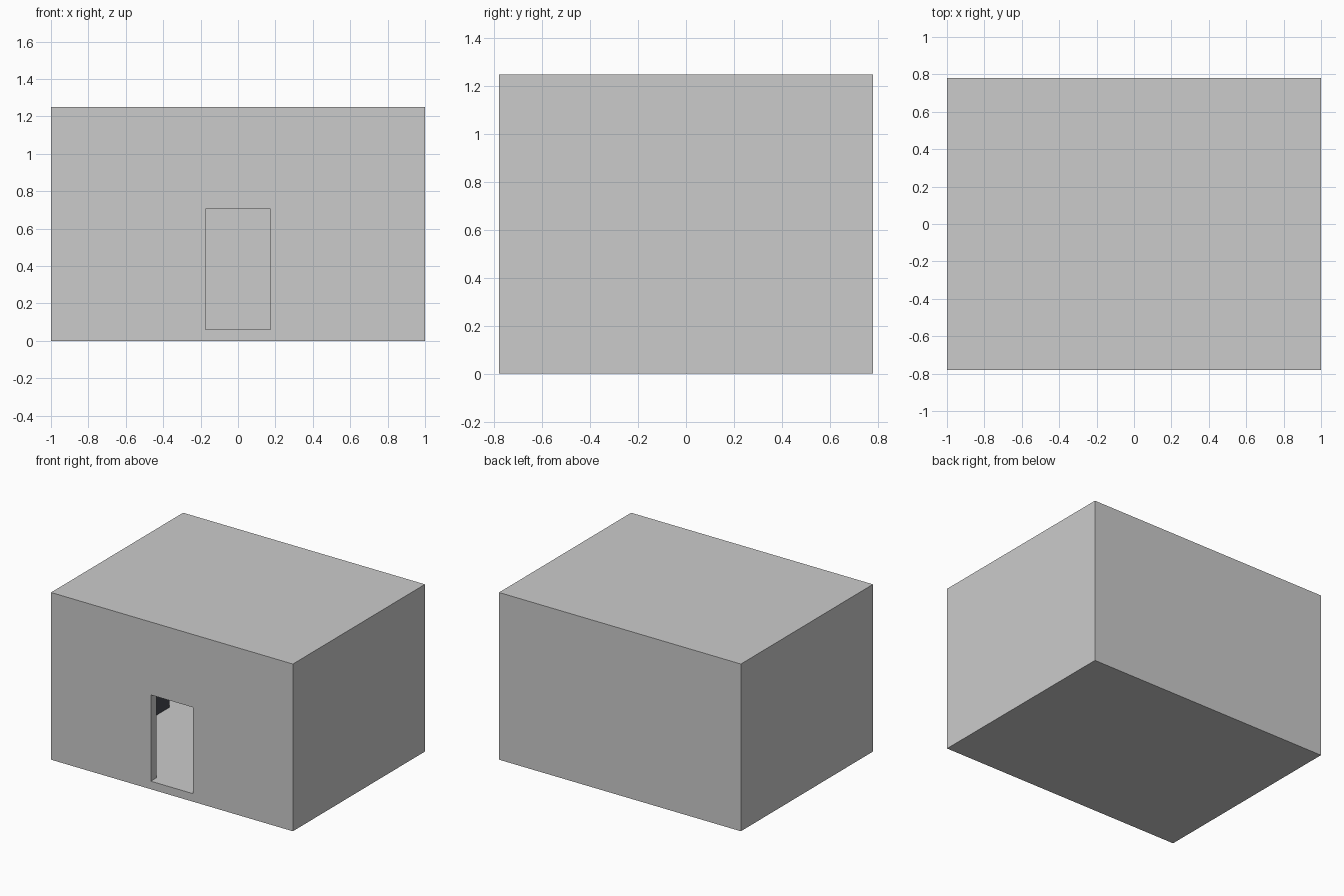
import bpy

if "Cube" in bpy.data.objects:
    bpy.data.objects.remove(bpy.data.objects["Cube"])

W, D, H = 1.0, 0.78, 1.25      # half width, half depth, height
T = 0.07                       # wall thickness
FLOOR = 0.06
DOOR_W, DOOR_TOP = 0.175, 0.705


def box(name, lo, hi, color=None):
    """Axis-aligned box between two corners."""
    x0, y0, z0 = lo
    x1, y1, z1 = hi
    verts = [(x, y, z) for z in (z0, z1)
             for x, y in ((x0, y0), (x1, y0), (x1, y1), (x0, y1))]
    faces = [(3, 2, 1, 0), (4, 5, 6, 7)]
    faces += [(i, (i + 1) % 4, (i + 1) % 4 + 4, i + 4) for i in range(4)]
    mesh = bpy.data.meshes.new(name)
    mesh.from_pydata(verts, [], faces)
    ob = bpy.data.objects.new(name, mesh)
    bpy.context.collection.objects.link(ob)
    if color:
        mat = bpy.data.materials.new(name)
        mat.diffuse_color = (*color, 1)
        mat.use_nodes = True
        mat.node_tree.nodes["Principled BSDF"].inputs["Base Color"].default_value = mat.diffuse_color
        mesh.materials.append(mat)
    return ob


def cut(target, cutter):
    """Subtract the cutter, apply the result and remove the cutter."""
    mod = target.modifiers.new("cut", 'BOOLEAN')
    mod.operation = 'DIFFERENCE'
    mod.solver = 'EXACT'
    mod.object = cutter
    cutter.hide_render = True
    bpy.context.view_layer.objects.active = target
    bpy.ops.object.modifier_apply(modifier=mod.name)
    bpy.data.objects.remove(cutter)


# House shell: hollow room with a flat roof and a raised floor
house = box("house_shell", (-W, -D, 0), (W, D, H))
cut(house, box("room_cutter", (-W + T, -D + T, FLOOR), (W - T, D - T, H - T)))

# Doorway through the front wall, level with the floor
cut(house, box("door_cutter", (-DOOR_W, -D - 0.1, FLOOR),
               (DOOR_W, -D + T + 0.1, DOOR_TOP)))

# Low dark cabinet against the left wall inside
box("cabinet", (-W + T, -0.26, FLOOR), (-0.75, 0.26, 0.36), (0.06, 0.065, 0.08))
